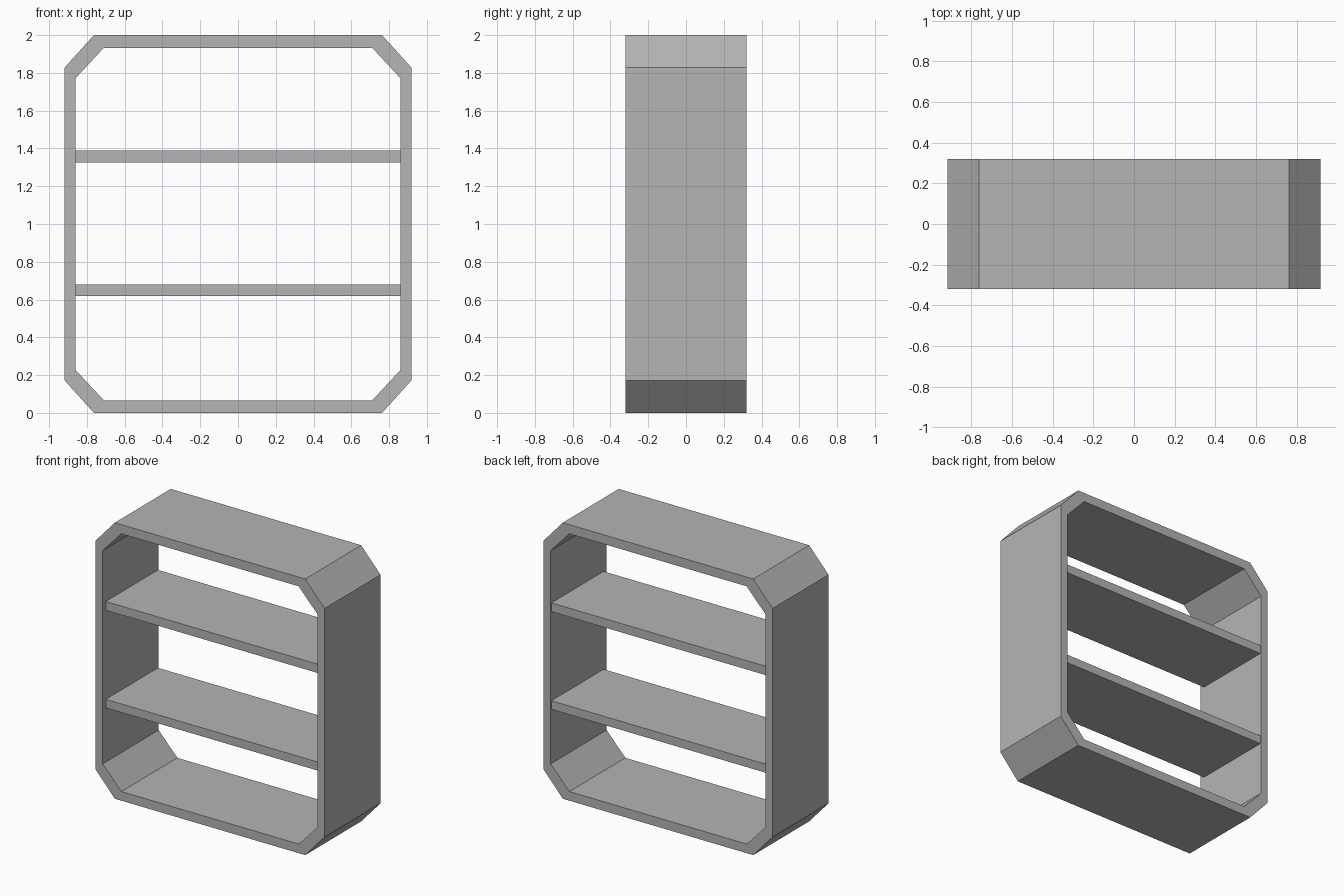
import bpy, bmesh

if "Cube" in bpy.data.objects:
    bpy.data.objects.remove(bpy.data.objects["Cube"])

DEPTH = 0.32  # half depth of the frame

grey = bpy.data.materials.new("dark_grey")
grey.diffuse_color = (0.46, 0.46, 0.46, 1)
grey.use_nodes = True
grey.node_tree.nodes["Principled BSDF"].inputs["Base Color"].default_value = grey.diffuse_color


def octagon(hx, z0, z1, cx, cz):
    """Chamfered rectangle profile: half width, bottom, top, chamfer sizes."""
    right = [(hx - cx, z0), (hx, z0 + cz), (hx, z1 - cz), (hx - cx, z1)]
    return right + [(-x, z) for x, z in reversed(right)]


def finish(name, bm):
    bmesh.ops.recalc_face_normals(bm, faces=bm.faces)
    mesh = bpy.data.meshes.new(name)
    bm.to_mesh(mesh)
    bm.free()
    mesh.materials.append(grey)
    obj = bpy.data.objects.new(name, mesh)
    bpy.context.collection.objects.link(obj)
    return obj


# Chamfered ring frame, open front and back
outer = octagon(0.918, 0.0, 2.0, 0.155, 0.172)
inner = octagon(0.86, 0.066, 1.933, 0.15, 0.161)
bm = bmesh.new()
loops = [[bm.verts.new((x, y, z)) for x, z in profile]
         for profile, y in ((outer, -DEPTH), (outer, DEPTH),
                            (inner, DEPTH), (inner, -DEPTH))]
for a, b in zip(loops, loops[1:] + loops[:1]):
    for i in range(8):
        j = (i + 1) % 8
        bm.faces.new((a[i], a[j], b[j], b[i]))
finish("frame", bm)

# Two shelves, set back slightly from the front
Y0, Y1 = -0.285, 0.312
for name, z0, z1 in (("lower_shelf", 0.619, 0.681), ("upper_shelf", 1.326, 1.39)):
    bm = bmesh.new()
    bmesh.ops.create_cube(bm, size=1)
    bmesh.ops.scale(bm, vec=(1.72, Y1 - Y0, z1 - z0), verts=bm.verts)
    bmesh.ops.translate(bm, vec=(0, (Y0 + Y1) / 2, (z0 + z1) / 2), verts=bm.verts)
    finish(name, bm)
